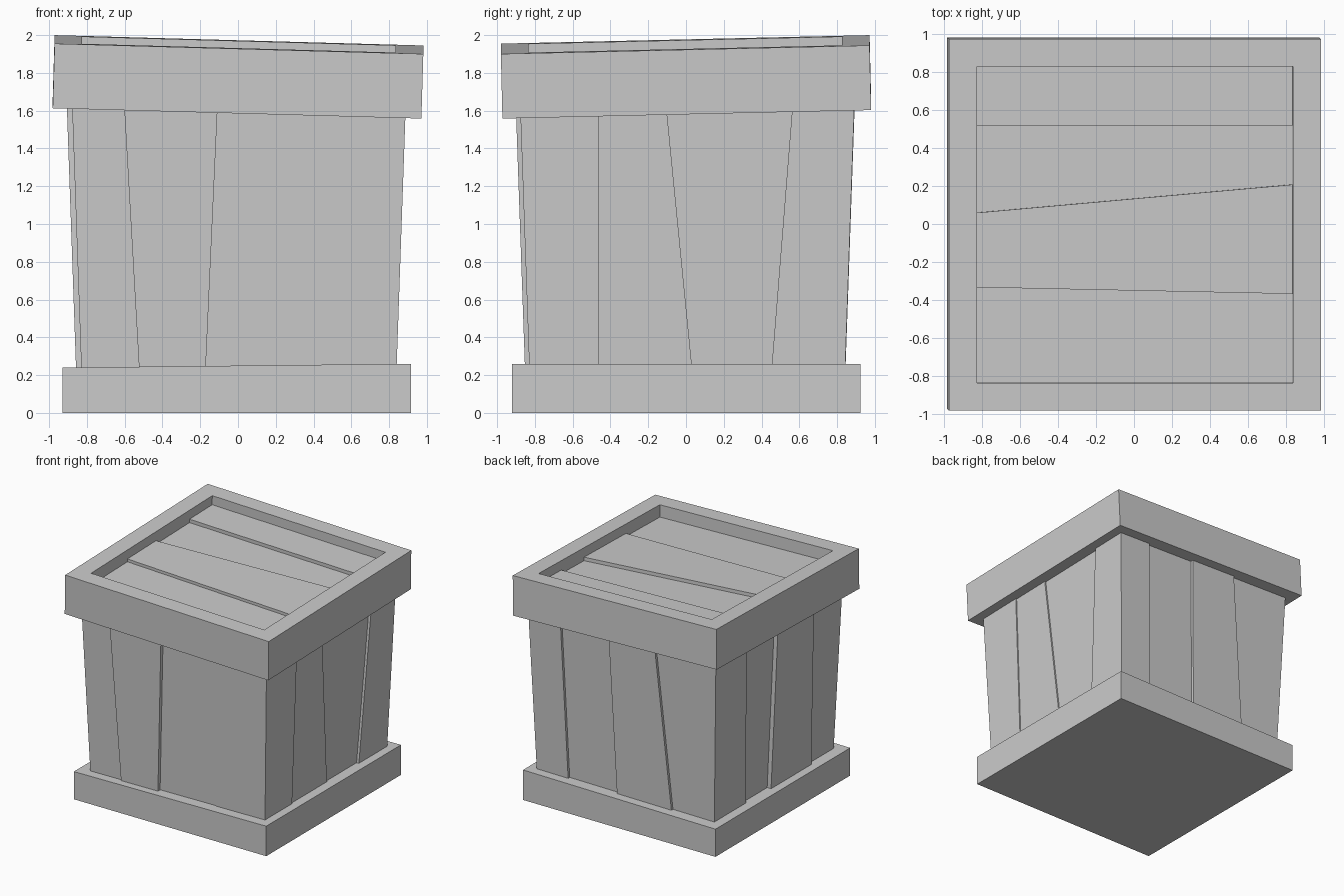
import bpy, bmesh
from mathutils import Vector, Matrix
from math import pi

if "Cube" in bpy.data.objects:
    bpy.data.objects.remove(bpy.data.objects["Cube"])


def loft(name, loops):
    """Closed solid skinned through a stack of four-point loops."""
    bm = bmesh.new()
    rings = [[bm.verts.new(p) for p in loop] for loop in loops]
    for a, b in zip(rings, rings[1:]):
        for i in range(4):
            j = (i + 1) % 4
            bm.faces.new((a[i], a[j], b[j], b[i]))
    bm.faces.new(rings[0][::-1])
    bm.faces.new(rings[-1])
    bmesh.ops.recalc_face_normals(bm, faces=bm.faces)
    me = bpy.data.meshes.new(name)
    bm.to_mesh(me)
    bm.free()
    ob = bpy.data.objects.new(name, me)
    bpy.context.collection.objects.link(ob)
    return ob


def rect(x0, x1, y0, y1):
    return [(x0, y0), (x1, y0), (x1, y1), (x0, y1)]


# Base slab, top sinking slightly to the left
loft("base", [
    [(x, y, 0) for x, y in rect(-.93, .915, -.92, .925)],
    [(x, y, .25 + .011 * x) for x, y in rect(-.93, .915, -.92, .925)],
])

# Tapered body core
Z0, Z1 = .2, 1.7


def half(z):
    return .818 + .035 * (z - .25)


loft("body_core", [[(x, y, z) for x, y in rect(-half(z), half(z), -half(z), half(z))]
                   for z in (Z0, Z1)])

# Side planks: seams as (u at z=.26, u at z=1.58), plus how far each plank stands out
sides = [
    ("front", [(-.525, -.60), (-.17, -.11), (.37, .33)], [.02, .035, .005, .012]),
    ("right", [(-.46, -.46), (.03, -.10), (.455, .56)], [.022, .012, .0, .022]),
    ("back", [(-.54, -.58), (-.07, -.115), (.45, .33)], [.025, .003, .027, .005]),
    ("left", [(-.39, -.45), (-.06, -.035), (.49, .46)], [.03, .003, .04, .012]),
]
for k, (side, seams, outs) in enumerate(sides):
    rot = Matrix.Rotation(k * pi / 2, 4, 'Z')
    end_l, end_r = sides[k - 1][2][-1], sides[(k + 1) % 4][2][0]

    def edge(i, z):
        if i == 0:
            return -half(z) - end_l
        if i == 4:
            return half(z) + end_r
        a, b = seams[i - 1]
        return a + (b - a) * (z - .26) / 1.32

    for i, out in enumerate(outs):
        loft(f"{side}_plank_{i + 1}", [
            [rot @ Vector((u, v, z)) for u, v in
             rect(edge(i, z), edge(i + 1, z), -half(z) - out, -half(z) + .05)]
            for z in (Z0, Z1)])


# Tilted lid: local height h is measured from the sloping top plane
def tilt(x, y, h):
    s = .03 * (h + .17)
    return (x + s, y - s * .8, 1.95 - .028 * x + .023 * y + h)


R, H = .976, .83
loft("lid_frame", [[tilt(x, y, h) for x, y in rect(-r, r, -r, r)]
                   for r, h in ((R, -.342), (R, 0), (H, 0), (H, -.14))])

# Lid planks, from back to front: (y left, y right) seams and recess depth
seams = [(.84, .84), (.52, .52), (.06, .21), (-.33, -.365), (-.84, -.84)]
for i, depth in enumerate([.08, .11, .08, .105]):
    (tl, tr), (bl, br) = seams[i], seams[i + 1]
    plan = [(-.84, bl), (.84, br), (.84, tr), (-.84, tl)]
    loft(f"lid_plank_{i + 1}", [[tilt(x, y, h) for x, y in plan]
                                for h in (-.16, -depth)])
